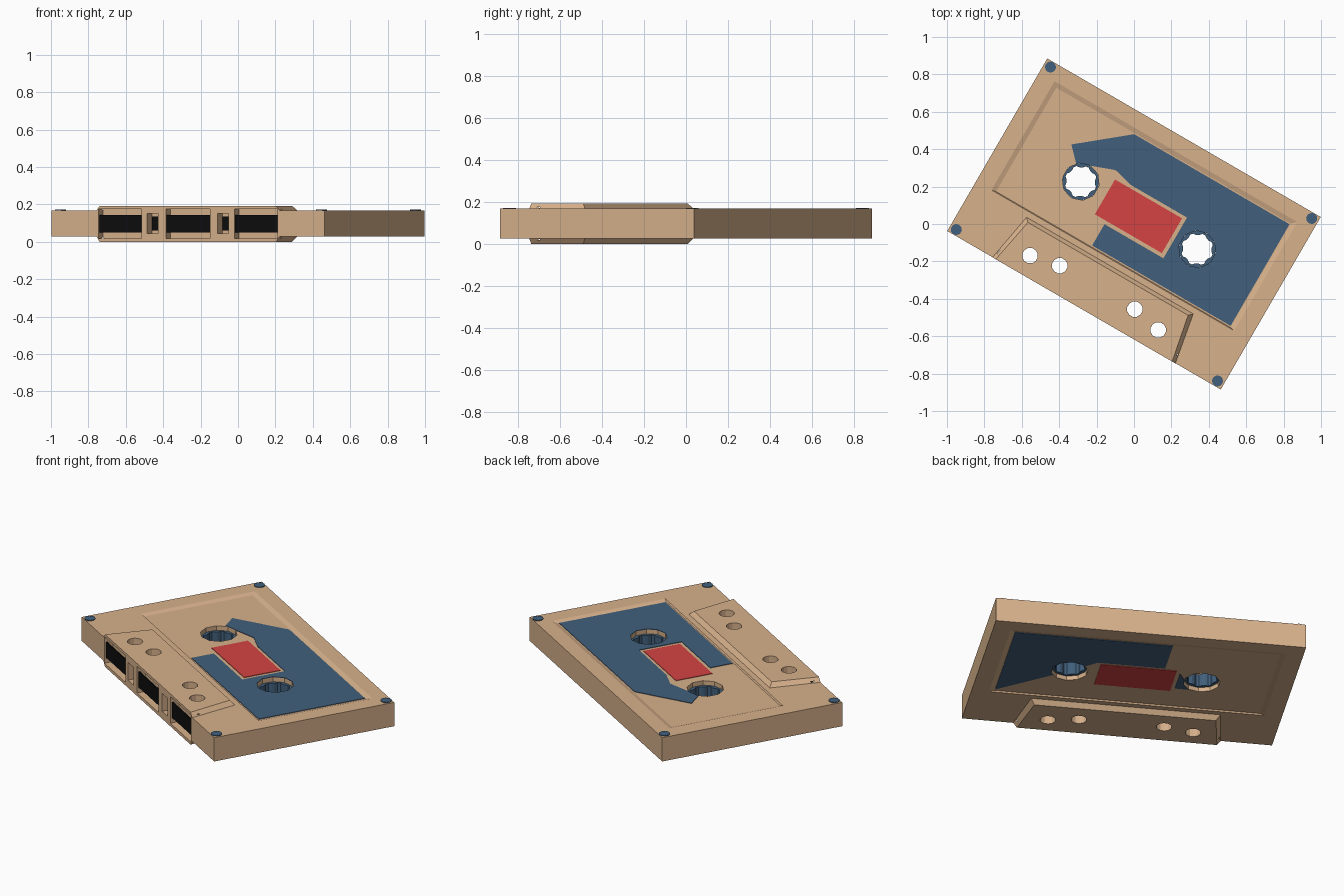
import bpy, bmesh, math

if "Cube" in bpy.data.objects:
    bpy.data.objects.remove(bpy.data.objects["Cube"])

def mat(name, col):
    m = bpy.data.materials.new(name)
    m.diffuse_color = (*col, 1)
    m.use_nodes = True
    m.node_tree.nodes["Principled BSDF"].inputs["Base Color"].default_value = m.diffuse_color
    return m

TAN = mat("tan_plastic", (0.68, 0.44, 0.26))
BLUE = mat("slate_blue", (0.054, 0.117, 0.202))
RED = mat("window_red", (0.66, 0.055, 0.055))
BLACK = mat("tape_black", (0.004, 0.004, 0.004))

Z0, Z1, ZT = 0.027, 0.168, 0.192       # shell bottom, shell top, full height
FRONT, HUB_V = -0.533, 0.053
parts = []

def finish(name, bm, m):
    bmesh.ops.recalc_face_normals(bm, faces=bm.faces)
    me = bpy.data.meshes.new(name)
    bm.to_mesh(me)
    bm.free()
    ob = bpy.data.objects.new(name, me)
    bpy.context.collection.objects.link(ob)
    if m:
        me.materials.append(m)
        parts.append(ob)
    return ob

def loft(name, rings, m=None):
    """Closed solid from a stack of (outline, z) rings."""
    bm = bmesh.new()
    vs = [[bm.verts.new((x, y, z)) for x, y in pts] for pts, z in rings]
    n = len(vs[0])
    for a, b in zip(vs, vs[1:]):
        for i in range(n):
            j = (i + 1) % n
            bm.faces.new((a[i], a[j], b[j], b[i]))
    bm.faces.new(vs[0])
    bm.faces.new(vs[-1])
    return finish(name, bm, m)

def rect(x0, x1, y0, y1):
    return [(x0, y0), (x1, y0), (x1, y1), (x0, y1)]

def circle(x, y, r, n):
    return [(x + r * math.cos(2 * math.pi * (i + .5) / n),
             y + r * math.sin(2 * math.pi * (i + .5) / n)) for i in range(n)]

def prism(name, pts, z0, z1, m=None):
    return loft(name, [(pts, z0), (pts, z1)], m)

def boolean(ob, tool, op='DIFFERENCE'):
    md = ob.modifiers.new("cut", 'BOOLEAN')
    md.operation, md.object, md.solver = op, tool, 'EXACT'
    bpy.context.view_layer.objects.active = ob
    bpy.ops.object.modifier_apply(modifier=md.name)
    bpy.data.objects.remove(tool)

# shell with the thicker head section along the front
shell = prism("cassette_shell", rect(-.845, .845, FRONT, .533), Z0, Z1, TAN)

def head(inset):
    f = FRONT - .001
    return [(-.565 + inset, f), (.565 - inset, f),
            (.515 - inset, -.257 - inset), (-.515 + inset, -.257 - inset)]

boolean(shell, loft("head", [(head(.02), 0), (head(0), Z0), (head(0), Z1), (head(.02), ZT)]), 'UNION')

# shallow sloped panel recess on both faces
DEPTH = .008
for z, s in ((Z1, 1), (Z0, -1)):
    boolean(shell, loft("recess", [(rect(-.725, .725, -.22, .422), z - s * DEPTH),
                                   (rect(-.75, .75, -.225, .447), z),
                                   (rect(-.75, .75, -.225, .447), z + s * .01)]))

# hub openings and guide holes through the shell
for s in (-1, 1):
    boolean(shell, prism("hub_hole", circle(s * .36, HUB_V, .1, 10), -1, 1))
    boolean(shell, prism("hole", circle(s * .396, -.425, .042, 12), -1, 1))
    boolean(shell, prism("hole", circle(s * .232, -.392, .042, 12), -1, 1))

# tape openings along the front edge
for x0, x1 in ((-.553, -.287), (-.136, .136), (.287, .553)):
    boolean(shell, prism("opening", rect(x0, x1, FRONT - .1, FRONT + .05), .018, .176))
    prism("tape", rect(x0, x1, FRONT + .008, FRONT + .016), .05, .142, BLACK)
for s in (-1, 1):
    c = s * .218
    boolean(shell, prism("slot", rect(c - .034, c + .034, FRONT - .1, FRONT + .05), .045, .15))
    prism("slot_tape", rect(c - .022, c + .022, FRONT + .03, FRONT + .038), .06, .135, BLACK)

# printed labels, notched around the window and cut round the hubs
top_label = [(-.503, .2), (-.42, .115), (-.40, .137), (-.23, .2), (-.12, .172), (.228, .172),
             (.228, -.08), (-.136, -.08), (-.136, -.212), (.72, -.212), (.72, .416), (-.24, .416)]
low_label = [(.72, -.205), (.43, .01), (.36, .06), (.228, .172), (-.14, .172), (-.14, .416), (.72, .416)]
low_tab = [(-.228, .13), (-.228, -.03), (-.32, -.03), (-.28, .03)]
zt, zb = Z1 - DEPTH, Z0 + DEPTH
for name, pts, z0, z1 in (("top_label", top_label, zt - .001, zt + .003),
                          ("bottom_label", low_label, zb - .003, zb + .001),
                          ("bottom_label_tab", low_tab, zb - .003, zb + .001)):
    ob = prism(name, pts, z0, z1, BLUE)
    for s in (-1, 1):
        boolean(ob, prism("hub_hole", circle(s * .36, HUB_V, .1, 10), -1, 1))

# red windows
win = rect(-.207, .207, -.06, .155)
prism("top_window", win, zt - .001, zt + .003, RED)
prism("bottom_window", win, zb - .003, zb + .001, RED)

# toothed hub rings
def hub(name, cx, z0, z1, teeth=8):
    bm = bmesh.new()
    n = teeth * 4
    loops = []
    for z in (z0, z1):
        for inner in (0, 1):
            ring = []
            for i in range(n):
                a = 2 * math.pi * i / n
                r = (.086 if i % 4 < 2 else .076) if inner else .098
                ring.append(bm.verts.new((cx + r * math.cos(a), HUB_V + r * math.sin(a), z)))
            loops.append(ring)
    ob, ib, ot, it = loops
    for a, b in ((ob, ot), (ot, it), (it, ib), (ib, ob)):
        for i in range(n):
            j = (i + 1) % n
            bm.faces.new((a[i], a[j], b[j], b[i]))
    return finish(name, bm, BLUE)

for s, side in ((-1, "left"), (1, "right")):
    hub(side + "_hub", s * .36, .06, .134)
    # corner screws
    for t in (-1, 1):
        prism("screw", circle(s * .807, t * .502, .03, 10), Z1 - .004, Z1 + .004, BLUE)

# lay the whole cassette at an angle
for ob in parts:
    ob.rotation_euler.z = math.radians(-30.1)
